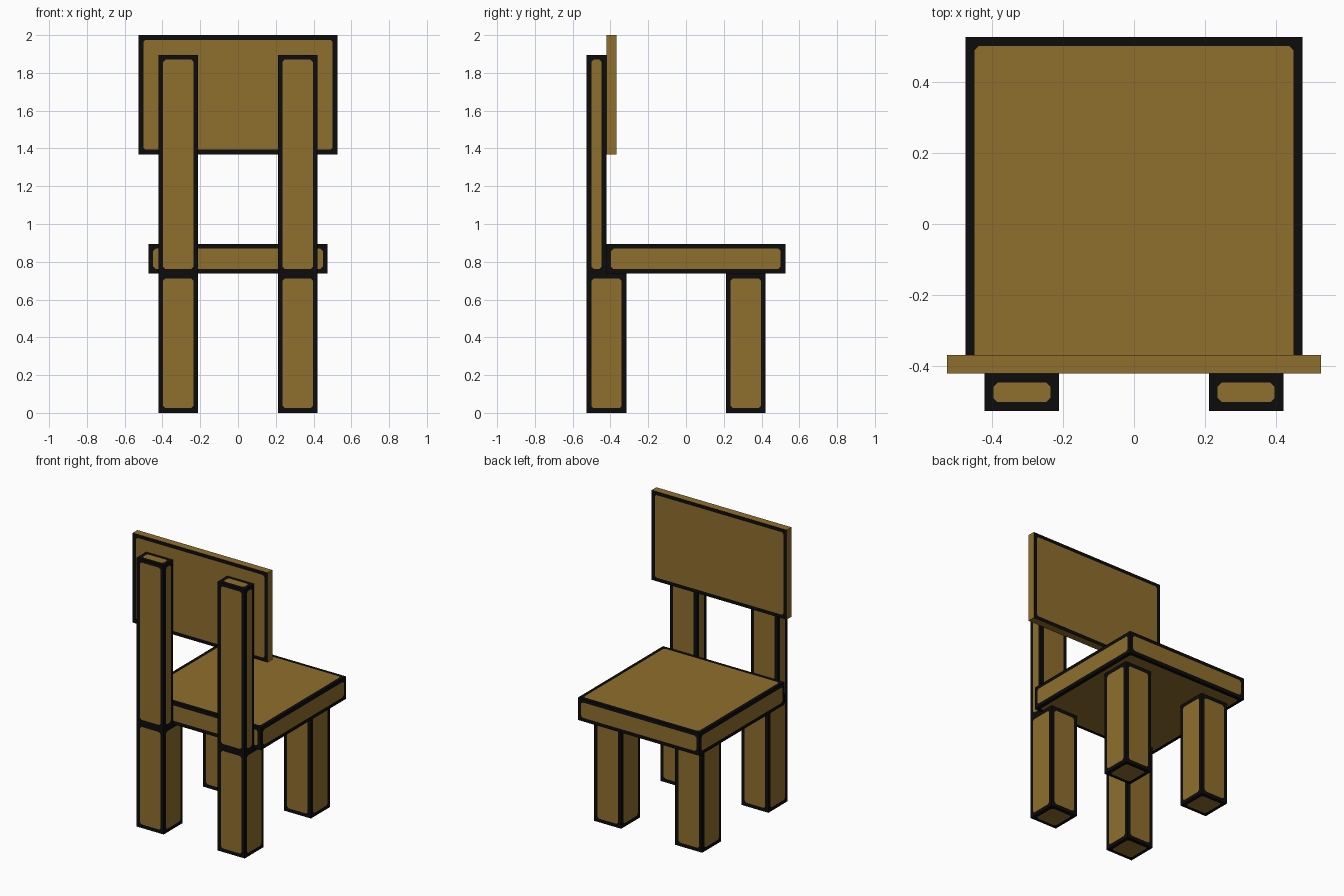
import bpy, bmesh

if "Cube" in bpy.data.objects:
    bpy.data.objects.remove(bpy.data.objects["Cube"])

U = 1 / 19        # design grid: the chair is 38 units tall
BORDER = 0.025    # painted dark edge line
CORNER = 0.012    # small cut on the inner corners of the line


def material(name, rgb):
    m = bpy.data.materials.new(name)
    m.diffuse_color = (*rgb, 1)
    m.use_nodes = True
    m.node_tree.nodes["Principled BSDF"].inputs["Base Color"].default_value = m.diffuse_color
    return m


wood = material("brown wood", (0.275, 0.156, 0.026))
dark = material("black outline", (0.0035, 0.0035, 0.0035))


def outlined_box(name, xs, ys, zs, bordered=lambda n: True):
    """Box in grid units; faces chosen by normal get a flat dark border."""
    bm = bmesh.new()
    bmesh.ops.create_cube(bm, size=1)
    for v in bm.verts:
        v.co = [(r[0] if c < 0 else r[1]) * U for c, r in zip(v.co, (xs, ys, zs))]
    bm.normal_update()
    faces = [f for f in bm.faces if bordered(f.normal)]
    ring = bmesh.ops.inset_individual(bm, faces=faces, thickness=BORDER,
                                      use_even_offset=True)["faces"]
    for f in ring:
        f.material_index = 1
    inner = list({v for f in faces for v in f.verts})
    bmesh.ops.bevel(bm, geom=inner, offset=CORNER, offset_type='OFFSET',
                    segments=1, profile=0.5, affect='VERTICES', material=1)
    me = bpy.data.meshes.new(name)
    bm.to_mesh(me)
    bm.free()
    me.materials.append(wood)
    me.materials.append(dark)
    ob = bpy.data.objects.new(name, me)
    bpy.context.collection.objects.link(ob)
    return ob


# Legs and tall back posts, mirrored left and right
for side, xs in (("left", (-8, -4)), ("right", (4, 8))):
    outlined_box(side + "_front_leg", xs, (-10, -6), (0, 14))
    outlined_box(side + "_rear_leg", xs, (4, 8), (0, 14))
    outlined_box(side + "_back_post", xs, (-10, -8), (14, 36))

# Seat slab
outlined_box("seat", (-9, 9), (-8, 10), (14, 17))

# Backrest board: only the two broad faces carry the outline
outlined_box("backrest", (-10, 10), (-8, -7), (26, 38), lambda n: abs(n.y) > 0.5)
